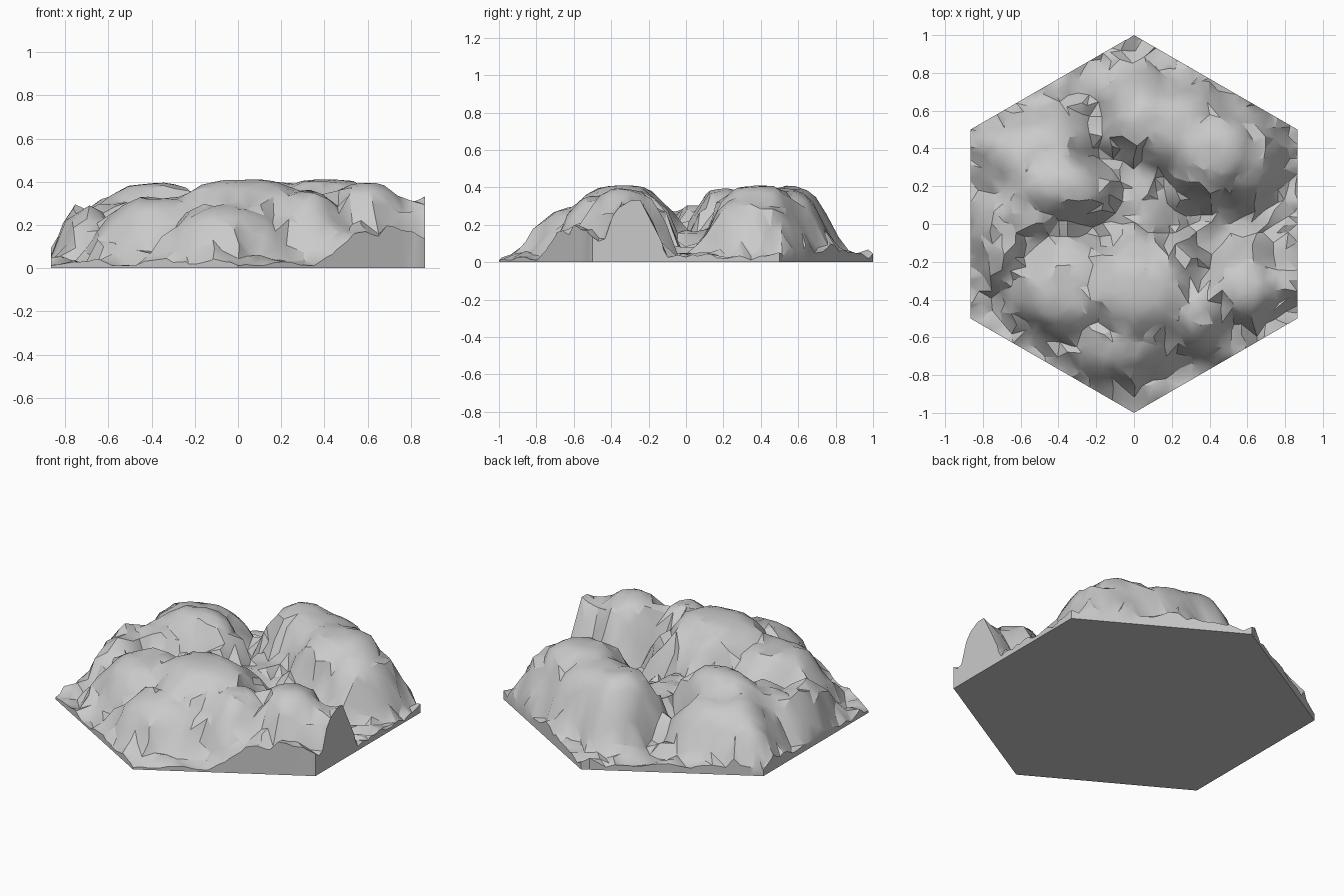
import bpy, bmesh, math, random
from mathutils import Vector, noise

cube = bpy.data.objects.get("Cube")
if cube:
    bpy.data.objects.remove(cube, do_unlink=True)
random.seed(7)

# Stone material
stone = bpy.data.materials.new("grey stone")
stone.use_nodes = True
stone.diffuse_color = (0.59, 0.59, 0.59, 1)
stone.node_tree.nodes["Principled BSDF"].inputs["Base Color"].default_value = (0.59, 0.59, 0.59, 1)

# Hills: centre x, centre y, half-height radius x, radius y, height
HILLS = [
    (0.04, -0.34, 0.34, 0.29, 0.41),    # front dome
    (-0.34, -0.33, 0.29, 0.25, 0.33),   # front west shelf
    (-0.06, -0.60, 0.28, 0.23, 0.28),   # front lower shelf
    (0.59, -0.33, 0.22, 0.20, 0.39),    # east shoulder
    (0.82, -0.29, 0.20, 0.13, 0.32),    # east spur
    (0.60, -0.56, 0.32, 0.20, 0.18),    # east foot slope
    (0.32, -0.46, 0.20, 0.20, 0.35),    # link between dome and shoulder
    (-0.38, 0.20, 0.29, 0.18, 0.39),    # west hill
    (-0.50, 0.34, 0.31, 0.25, 0.32),    # north west shelf
    (-0.55, 0.10, 0.22, 0.17, 0.31),    # west hill flank
    (-0.70, -0.06, 0.13, 0.26, 0.28),   # west rim ridge
    (0.05, 0.54, 0.20, 0.22, 0.40),     # north hill
    (0.22, 0.50, 0.27, 0.25, 0.39),     # north ridge
    (0.42, 0.38, 0.28, 0.25, 0.41),     # north east hill
    (0.58, 0.33, 0.18, 0.25, 0.33),     # east ledge
    (0.02, 0.14, 0.24, 0.32, 0.16),     # centre hollow
]


def height(x, y):
    crag = noise.noise(Vector((x * 6, y * 6, 1.3)))
    grit = noise.noise(Vector((x * 14, y * 14, 4.7)))
    gully = abs(noise.noise(Vector((x * 8, y * 8, 9.1))))
    z = 0.03 + 0.02 * y + 0.02 * crag
    for cx, cy, rx, ry, top in HILLS:
        d = math.hypot((x - cx) / rx, (y - cy) / ry)
        d *= 0.95 + 0.15 * crag + 0.24 * grit + 0.25 * gully
        z = max(z, top * math.exp(-0.7 * d ** 4))
    slope = min(1, max(0.3, (0.42 - z) / 0.15))
    return min(0.41, max(0.012, z + 0.05 * grit * slope))


# Flat grid, trimmed to a hexagon with a corner on +y
bm = bmesh.new()
bmesh.ops.create_grid(bm, x_segments=38, y_segments=38, size=1.1)
for v in bm.verts:
    v.co.x += random.uniform(-0.018, 0.018)
    v.co.y += random.uniform(-0.018, 0.018)
for i in range(6):
    a = math.radians(60 * i)
    n = Vector((math.cos(a), math.sin(a), 0))
    bmesh.ops.bisect_plane(bm, geom=bm.verts[:] + bm.edges[:] + bm.faces[:],
                           plane_co=n * math.sqrt(0.75), plane_no=n, clear_outer=True)
bmesh.ops.remove_doubles(bm, verts=bm.verts[:], dist=0.003)

# Raise the ground
for v in bm.verts:
    v.co.z = height(v.co.x, v.co.y)
bmesh.ops.triangulate(bm, faces=bm.faces[:], quad_method='SHORT_EDGE')

# Cut side walls and flat underside
rim = [e for e in bm.edges if e.is_boundary]
skirt = bmesh.ops.extrude_edge_only(bm, edges=rim)["geom"]
for v in skirt:
    if isinstance(v, bmesh.types.BMVert):
        v.co.z = 0
bmesh.ops.holes_fill(bm, edges=[e for e in bm.edges if e.is_boundary], sides=0)
bmesh.ops.recalc_face_normals(bm, faces=bm.faces[:])

mesh = bpy.data.meshes.new("rocky_hill_tile")
bm.to_mesh(mesh)
bm.free()
mesh.materials.append(stone)
tile = bpy.data.objects.new("rocky_hill_tile", mesh)
bpy.context.collection.objects.link(tile)

# Smooth slopes with sharp breaks
bpy.context.view_layer.objects.active = tile
tile.select_set(True)
bpy.ops.object.shade_smooth_by_angle(angle=math.radians(30))
